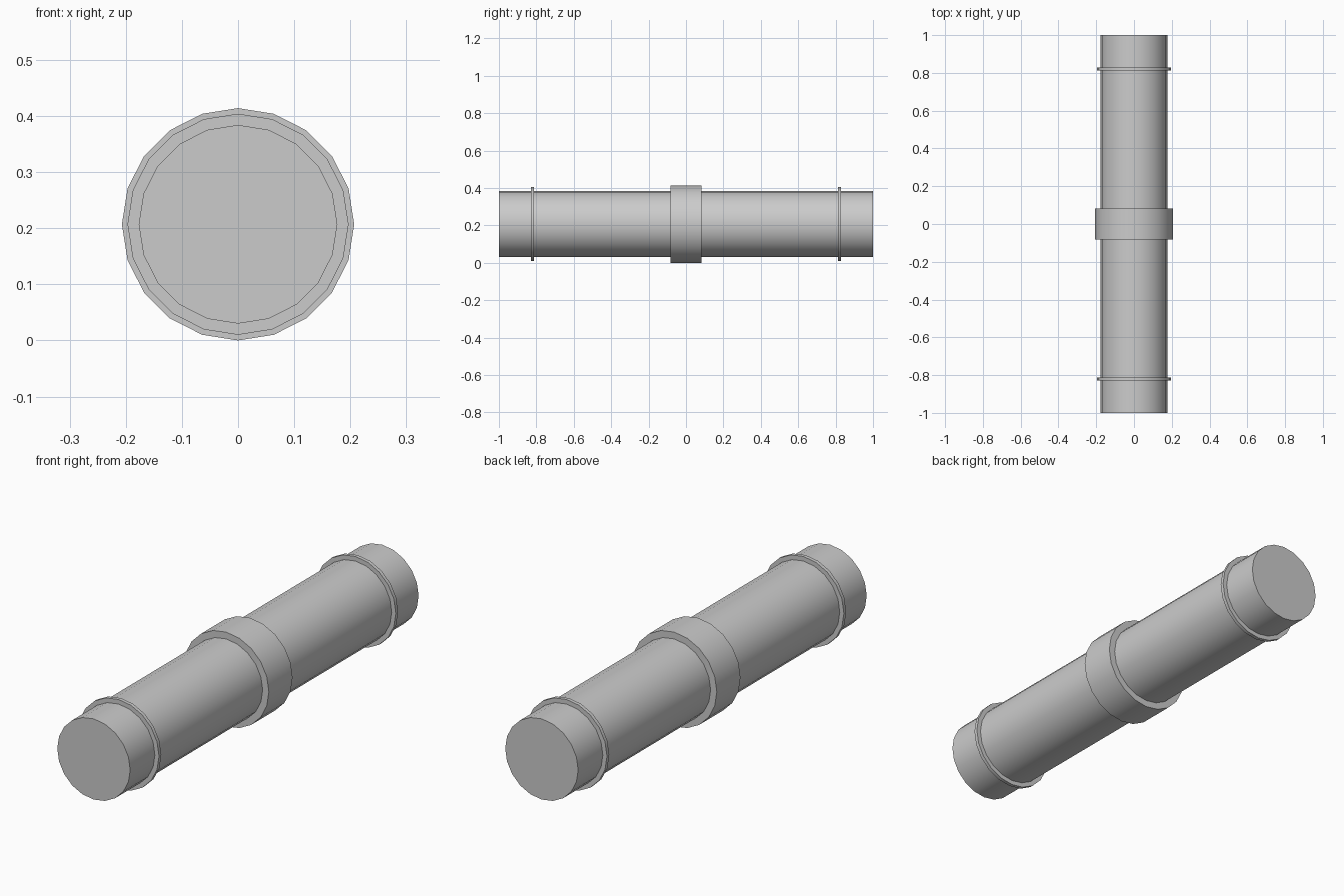
import bpy
import math

if "Cube" in bpy.data.objects:
    bpy.data.objects.remove(bpy.data.objects["Cube"])

SIDES = 20
AXIS_Z = 0.207  # height of the pipe's centre line


def tube(name, radius, length, y=0.0):
    """Closed 20-sided cylinder lying along the y axis."""
    bpy.ops.mesh.primitive_cylinder_add(
        vertices=SIDES, radius=radius, depth=length,
        location=(0, y, AXIS_Z), rotation=(math.pi / 2, 0, 0))
    obj = bpy.context.object
    obj.name = name
    bpy.ops.object.shade_smooth_by_angle(angle=math.radians(30))
    return obj


# Main pipe, full length with capped ends
tube("pipe", 0.177, 2.0)

# Wide coupling at the middle
tube("centre_collar", 0.207, 0.164)

# Thin rings near both ends
for side, y in (("front", -0.821), ("back", 0.821)):
    tube(side + "_ring", 0.197, 0.016, y)
